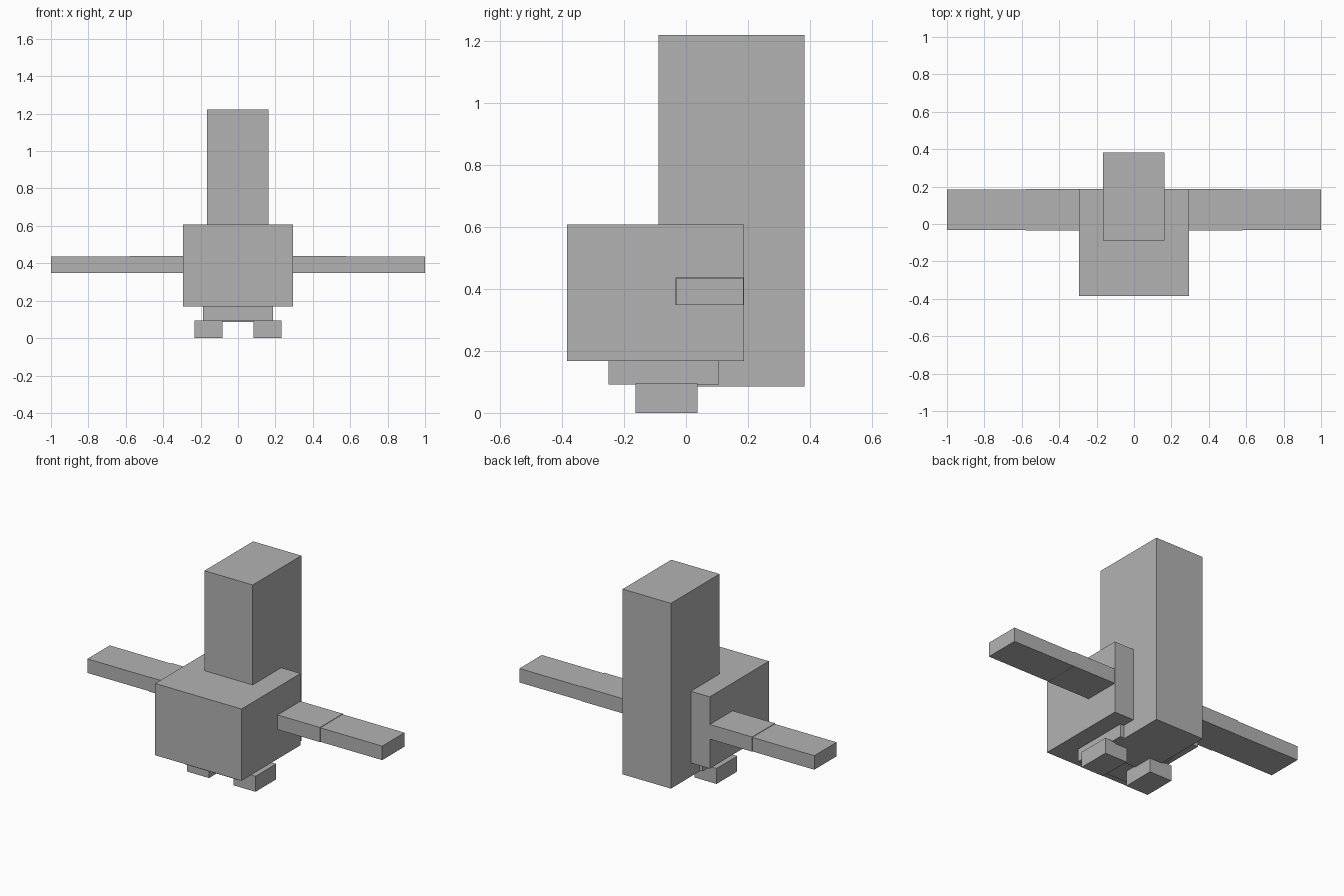
import bpy

# Remove the default cube
cube = bpy.data.objects.get("Cube")
if cube:
    bpy.data.objects.remove(cube, do_unlink=True)

# Single plain material
grey = bpy.data.materials.new("plain grey")
grey.use_nodes = True
colour = (0.45, 0.45, 0.45, 1)
grey.diffuse_color = colour
grey.node_tree.nodes["Principled BSDF"].inputs["Base Color"].default_value = colour


def box(name, x, y, z):
    """Add a box spanning the given (low, high) range on each axis."""
    spans = (x, y, z)
    bpy.ops.mesh.primitive_cube_add(size=1, location=[(a + b) / 2 for a, b in spans])
    obj = bpy.context.object
    obj.name = name
    obj.scale = [b - a for a, b in spans]
    bpy.ops.object.transform_apply(location=False, rotation=False, scale=True)
    obj.data.materials.append(grey)
    return obj


def pair(name, x, y, z):
    """Add a box on the left (+x) and its mirror image on the right."""
    box("left_" + name, x, y, z)
    box("right_" + name, (-x[1], -x[0]), y, z)


# Central block, tall column behind it, and the step underneath
box("body", (-0.293, 0.293), (-0.384, 0.188), (0.168, 0.608))
box("back_column", (-0.165, 0.162), (-0.089, 0.382), (0.085, 1.221))
box("lower_body", (-0.186, 0.186), (-0.251, 0.107), (0.091, 0.168))

# Arms in two segments, the outer one very slightly slimmer
pair("upper_arm", (0.28, 0.58), (-0.034, 0.187), (0.348, 0.438))
pair("forearm", (0.58, 1.0), (-0.031, 0.185), (0.349, 0.435))

# Feet
pair("foot", (0.082, 0.233), (-0.163, 0.037), (0.0, 0.095))
